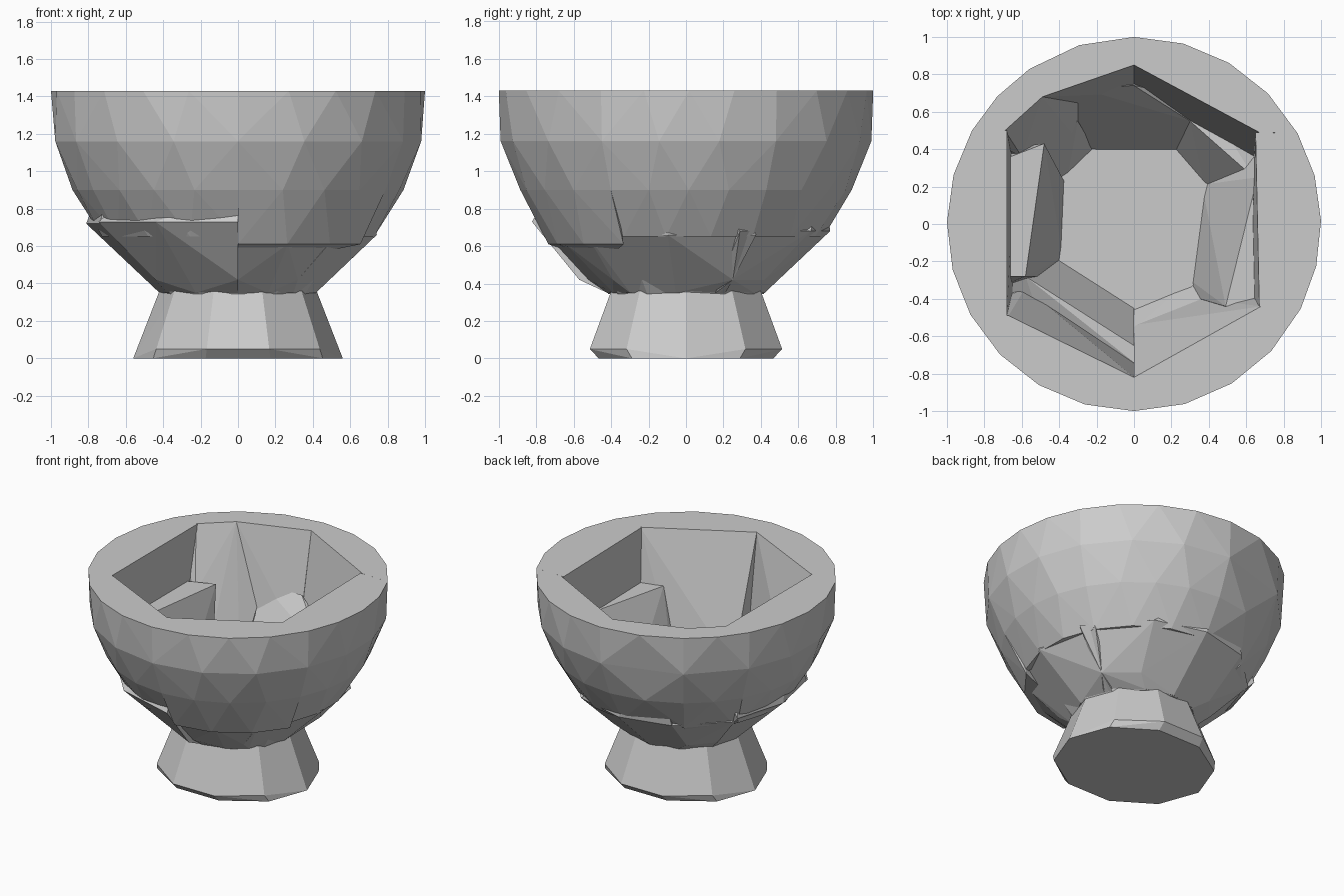
import bpy, bmesh, math

if "Cube" in bpy.data.objects:
    bpy.data.objects.remove(bpy.data.objects["Cube"])


def hull(name, pts):
    """Make a flat-faced convex block around a set of points."""
    bm = bmesh.new()
    for p in pts:
        bm.verts.new(p)
    bmesh.ops.remove_doubles(bm, verts=bm.verts[:], dist=0.001)
    bmesh.ops.convex_hull(bm, input=bm.verts[:])
    bmesh.ops.delete(bm, geom=[v for v in bm.verts if not v.link_faces], context='VERTS')
    bmesh.ops.recalc_face_normals(bm, faces=bm.faces[:])
    me = bpy.data.meshes.new(name)
    bm.to_mesh(me)
    bm.free()
    ob = bpy.data.objects.new(name, me)
    bpy.context.collection.objects.link(ob)
    return ob


def arc(a0, a1, n, r, z):
    """Points on one ring between two angles (degrees)."""
    angs = [math.radians(a0 + (a1 - a0) * i / n) for i in range(n + 1)]
    return [(r * math.cos(a), r * math.sin(a), z) for a in angs]


def at(z, *xy):
    return [(x, y, z) for x, y in xy]


RIM = 1.43


def wall(name, a0, a1, top, low, zl=0.65):
    """Upper bowl block: staggered outer rings and a flat inner face."""
    n = max(2, round((a1 - a0) / 16))
    outer = arc(a0, a1, n, 1.0, RIM) + arc(a0, a1, n - 1, 0.99, 1.16)
    outer += arc(a0, a1, n, 0.885, 0.9) + arc(a0, a1, n - 1, 0.735, zl)
    hull(name, outer + at(RIM, *top) + low)


# Upper bowl wall
wall("wall_right", -27, 29, [(0.65, 0.49), (0.67, -0.44)],
     at(0.65, (0.64, 0.33), (0.62, -0.40)))
wall("wall_back_right", 29, 90, [(0.67, 0.49), (0, 0.85)],
     at(0.66, (0.60, 0.38), (0.30, 0.58), (0, 0.70)))
wall("wall_back", 90, 124, [(0, 0.85), (-0.49, 0.68)],
     at(1.02, (-0.30, 0.73)) + at(0.68, (0, 0.70), (-0.30, 0.62)))
wall("wall_back_left", 124, 150, [(-0.49, 0.68), (-0.69, 0.50)],
     at(1.02, (-0.30, 0.73)) + at(0.50, (-0.30, 0.45), (-0.46, 0.26)) + at(1.0, (-0.60, 0.36)))
wall("wall_left", 150, 209, [(-0.68, 0.50), (-0.68, -0.49)],
     at(0.66, (-0.67, 0.36), (-0.66, -0.32)))
wall("wall_front_left", 209, 270, [(-0.67, -0.49), (0, -0.82)],
     at(0.7, (-0.58, -0.34), (0, -0.72)))
wall("wall_front_right", 270, 333, [(0, -0.82), (0.46, -0.66), (0.68, -0.44)],
     at(0.55, (0, -0.54), (0.36, -0.40)) + at(1.0, (0.49, -0.44)), 0.61)


def base(name, a0, a1, z, inside):
    """Lower bowl block: flared outside, sloped ledge inside."""
    n = max(1, round((a1 - a0) / 30))
    hull(name, arc(a0, a1, n, 0.42 + (z - 0.35) * 1.06, z) + arc(a0, a1, n, 0.42, 0.35) + inside)


# Lower bowl blocks with raised ledges
base("base_right", -45, 30, 0.66,
     at(1.05, (0.66, 0.25), (0.66, -0.44), (0.49, -0.44)) + at(0.42, (0.49, 0.25), (0.32, -0.39)))
base("base_back_right", 22, 60, 0.68,
     at(0.73, (0.64, 0.25), (0.30, 0.55)) + at(0.42, (0.49, 0.25), (0.29, 0.42)))
base("base_back", 60, 118, 0.68,
     at(0.73, (0.30, 0.55), (-0.30, 0.58)) + at(1.0, (-0.30, 0.73), (0, 0.74))
     + at(0.42, (0.29, 0.42), (-0.30, 0.40)))
base("base_back_left", 118, 150, 0.68,
     at(0.7, (-0.30, 0.55), (-0.52, 0.40)) + at(0.42, (-0.30, 0.42), (-0.44, 0.26)))
base("base_left", 150, 205, 0.72,
     at(1.07, (-0.66, 0.36), (-0.48, 0.43), (-0.58, -0.28), (-0.68, -0.28))
     + at(0.42, (-0.42, -0.1), (-0.44, -0.28)))
base("base_front_left", 205, 270, 0.73,
     at(0.87, (-0.58, -0.28), (0, -0.65), (0, -0.74)) + at(0.42, (-0.44, -0.28), (0, -0.57)))
base("base_front_right", 270, 315, 0.61,
     at(0.6, (0, -0.56), (0.38, -0.42)) + at(0.42, (0, -0.52), (0.32, -0.39)))

# Floor of the bowl
hull("bowl_floor", arc(0, 330, 11, 0.415, 0.345) + arc(0, 330, 11, 0.47, 0.42))

# Foot: tapered stand with a bevelled bottom edge
foot = arc(0, 324, 9, 0.42, 0.36) + arc(0, 324, 9, 0.54, 0.05)
foot += [(x * 1.12, y * 0.98, z) for x, y, z in arc(0, 324, 9, 0.5, 0.0)]
hull("foot", foot)
